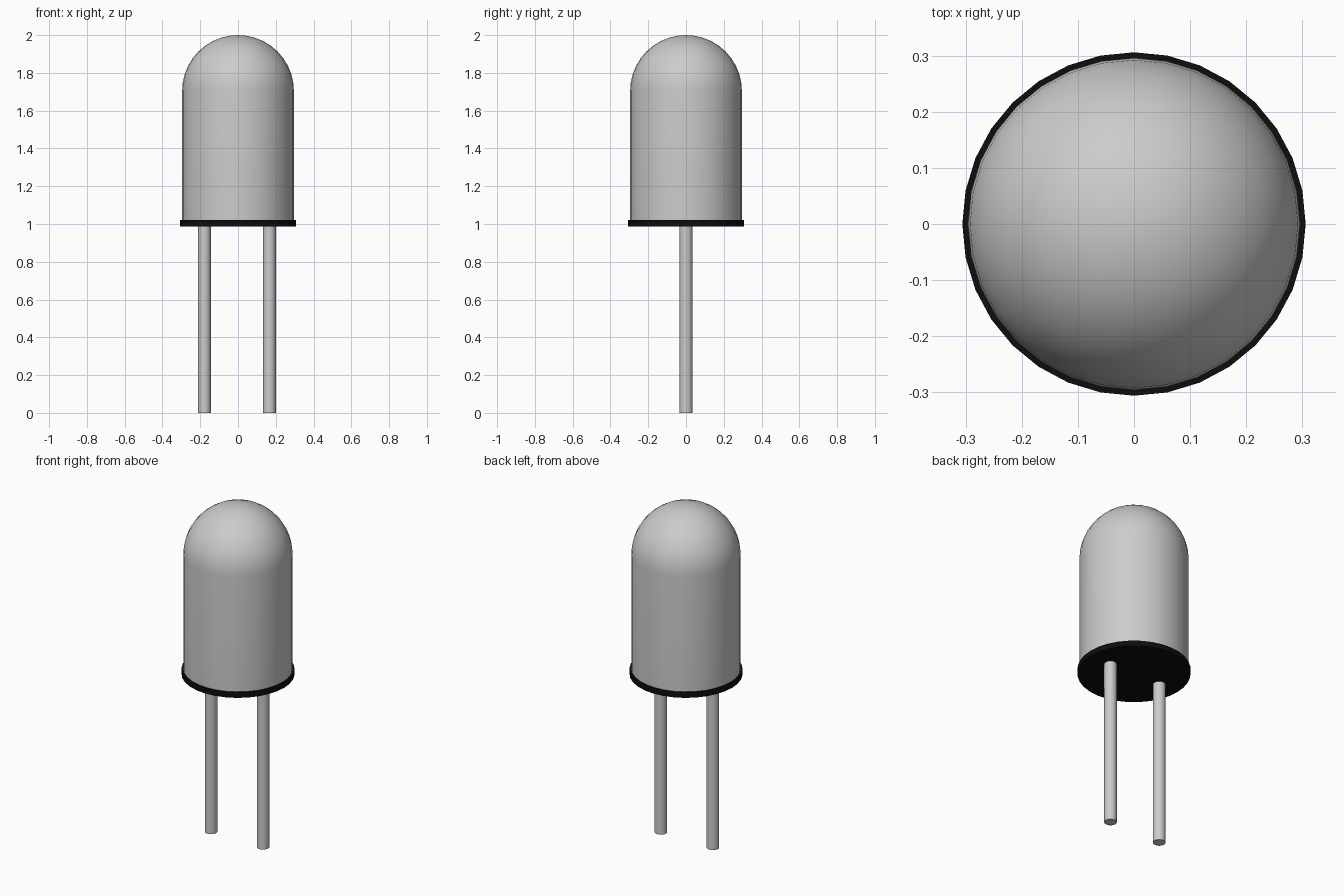
import bpy, bmesh, math

if "Cube" in bpy.data.objects:
    bpy.data.objects.remove(bpy.data.objects["Cube"])

SEG = 32


def lathe(name, profile, x=0.0, seg=SEG, angle=30):
    """Revolve (radius, z) points around z; the ends on the axis close the solid."""
    bm = bmesh.new()
    verts = [bm.verts.new((r, 0, z)) for r, z in profile]
    edges = [bm.edges.new(p) for p in zip(verts, verts[1:])]
    bmesh.ops.spin(bm, geom=verts + edges, cent=(0, 0, 0), axis=(0, 0, 1),
                   angle=math.tau, steps=seg, use_duplicate=False)
    bmesh.ops.remove_doubles(bm, verts=bm.verts, dist=1e-5)
    bmesh.ops.recalc_face_normals(bm, faces=bm.faces)
    mesh = bpy.data.meshes.new(name)
    bm.to_mesh(mesh)
    bm.free()
    obj = bpy.data.objects.new(name, mesh)
    obj.location.x = x
    bpy.context.collection.objects.link(obj)
    bpy.ops.object.select_all(action='DESELECT')
    obj.select_set(True)
    bpy.context.view_layer.objects.active = obj
    bpy.ops.object.shade_smooth_by_angle(angle=math.radians(angle))
    return obj


# Domed bulb: straight wall with a rounded cap
R, BASE, TOP = 0.296, 1.0, 2.0
RINGS = 10
dome = [(R * math.cos(a), TOP - R + R * math.sin(a))
        for a in (i * math.pi / 2 / RINGS for i in range(RINGS))]
lathe("bulb", [(0, BASE), (R, BASE)] + dome + [(0, TOP)])

# Black base flange
flange = lathe("base_flange", [(0, 0.988), (0.306, 0.988), (0.306, 1.02), (0, 1.02)])
black = bpy.data.materials.new("black")
black.diffuse_color = (0.004, 0.004, 0.004, 1)
black.use_nodes = True
black.node_tree.nodes["Principled BSDF"].inputs["Base Color"].default_value = black.diffuse_color
flange.data.materials.append(black)

# Two wire legs
for name, x in (("left_leg", -0.178), ("right_leg", 0.166)):
    lathe(name, [(0, 0), (0.034, 0), (0.034, 1.0), (0, 1.0)], x)
